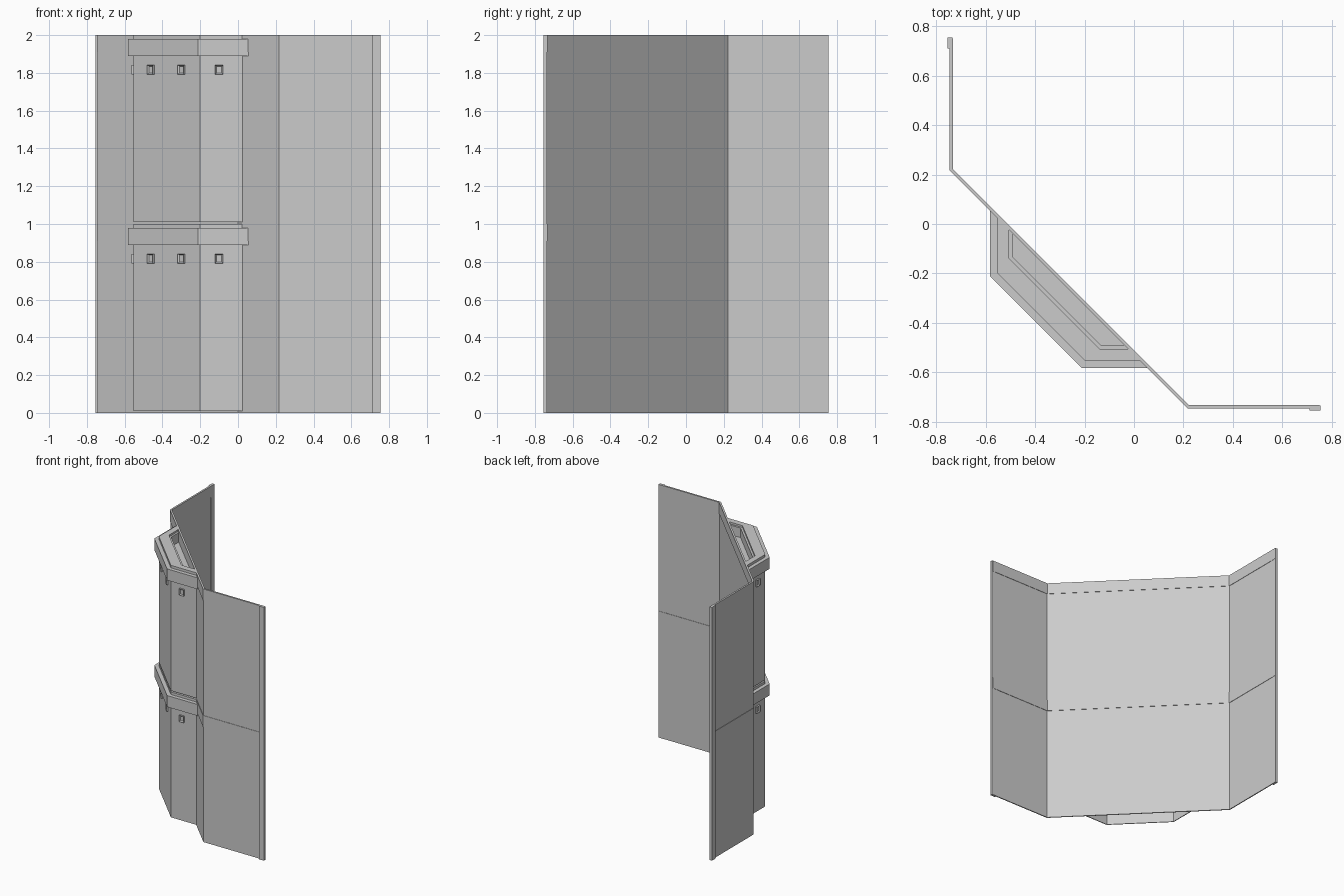
import bpy
import bmesh
import math
from mathutils import Matrix, Vector

if "Cube" in bpy.data.objects:
    bpy.data.objects.remove(bpy.data.objects["Cube"], do_unlink=True)

grey = bpy.data.materials.new("plain_grey")
grey.use_nodes = True
colour = (0.6, 0.6, 0.6, 1)
grey.diffuse_color = colour
grey.node_tree.nodes["Principled BSDF"].inputs["Base Color"].default_value = colour


def finish(name, bm):
    bmesh.ops.recalc_face_normals(bm, faces=bm.faces)
    mesh = bpy.data.meshes.new(name)
    bm.to_mesh(mesh)
    bm.free()
    mesh.materials.append(grey)
    obj = bpy.data.objects.new(name, mesh)
    bpy.context.collection.objects.link(obj)
    return obj


def prism(name, points, z0, z1):
    """Plan outline raised from z0 to z1."""
    bm = bmesh.new()
    face = bm.faces.new([bm.verts.new((x, y, z0)) for x, y in points])
    grown = bmesh.ops.extrude_face_region(bm, geom=[face])["geom"]
    bmesh.ops.translate(bm, vec=(0, 0, z1 - z0),
                        verts=[v for v in grown if isinstance(v, bmesh.types.BMVert)])
    return finish(name, bm)


def mirrored(half):
    """Complete a path by mirroring it over the diagonal x = y."""
    return half + [(y, x) for x, y in reversed(half)]


MITRE = math.tan(math.pi / 8)
WALL_SUM = -0.527  # x + y along the outside of the diagonal wall


def wall_path(d):
    return mirrored([(-0.74 - d, 0.75), (-0.74 - d, 0.22 - MITRE * d)])


def bay_path(x, y, d=0):
    x, y = x - d, y - MITRE * d
    return mirrored([(x, WALL_SUM - x), (x, y)])


def strip(name, outer, inner, z0, z1):
    prism(name, outer + inner[::-1], z0, z1)


BAY = (-0.552, -0.2)
RECESS = (-0.505, -0.14)


def small_frame(name, x, y, z, angle):
    """Square vent with a sunken middle, facing out from the bay."""
    bm = bmesh.new()
    bmesh.ops.create_cube(bm, size=1)
    bmesh.ops.scale(bm, vec=(0.042, 0.026, 0.05), verts=bm.verts)
    bm.normal_update()
    front = min(bm.faces, key=lambda f: f.calc_center_median().y)
    bmesh.ops.inset_individual(bm, faces=[front], thickness=0.01)
    bmesh.ops.translate(bm, vec=(0, 0.008, 0), verts=front.verts)
    bm.transform(Matrix.Translation(Vector((x, y, z))) @ Matrix.Rotation(angle, 4, "Z"))
    finish(name, bm)


for level, base in (("lower", 0), ("upper", 1)):
    top = base + 1
    # Folded wall and its raised top band
    strip(level + "_wall", wall_path(0.004), wall_path(-0.004), base, top)
    strip(level + "_wall_band", wall_path(0.007), wall_path(-0.007), base + 0.91, top)

    # Hollow bay, open underneath, with a protruding collar
    strip(level + "_bay_wall", bay_path(*BAY), bay_path(*BAY, -0.006), base + 0.01, top)
    strip(level + "_bay_collar", bay_path(*BAY, 0.03), bay_path(*BAY), base + 0.89, base + 0.98)

    # Bay cap with a stepped recess
    strip(level + "_bay_rim", bay_path(*BAY, -0.006), bay_path(*RECESS), base + 0.91, top)
    strip(level + "_recess_step", bay_path(*RECESS), bay_path(*RECESS, -0.015),
          base + 0.91, base + 0.985)
    prism(level + "_recess_floor", bay_path(*RECESS), base + 0.9, base + 0.91)

    # Small vents under the collar
    vents = ((-0.1, -0.552, 0), (-0.295, -0.457, -45), (-0.457, -0.295, -45),
             (-0.552, -0.1, -90))
    for i, (x, y, degrees) in enumerate(vents):
        small_frame(f"{level}_vent_{i + 1}", x, y, base + 0.817, math.radians(degrees))

# End posts
post = [(-0.755, 0.71), (-0.735, 0.71), (-0.735, 0.755), (-0.755, 0.755)]
prism("right_end_post", post, 0, 2)
prism("left_end_post", [(y, x) for x, y in post], 0, 2)
